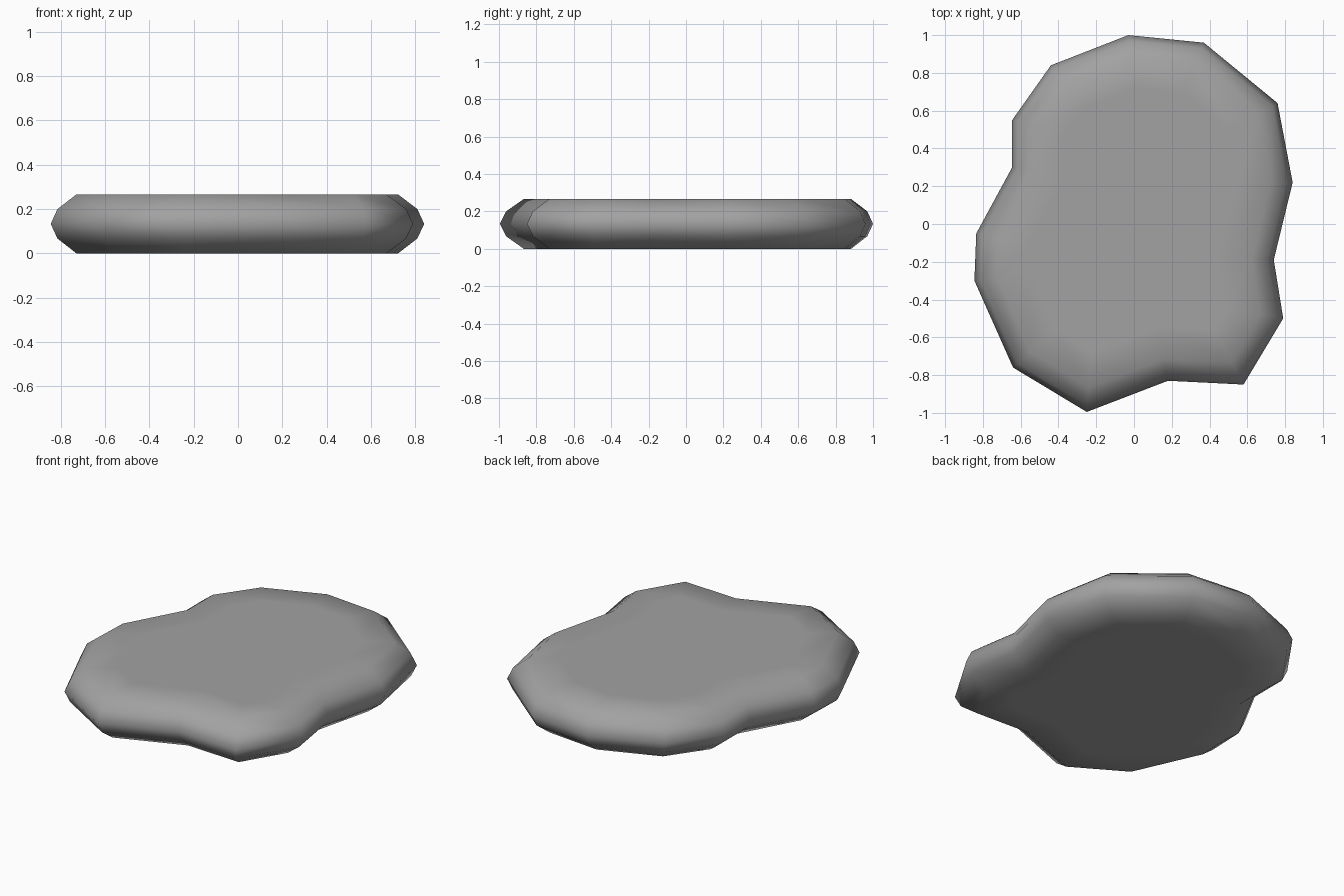
import bpy
import bmesh
from mathutils import Vector

cube = bpy.data.objects.get("Cube")
if cube:
    bpy.data.objects.remove(cube, do_unlink=True)

# Stone colour
stone = bpy.data.materials.new("stone grey")
stone.use_nodes = True
colour = (0.36, 0.36, 0.36, 1)
stone.diffuse_color = colour
stone.node_tree.nodes["Principled BSDF"].inputs["Base Color"].default_value = colour

# Widest outline of the stone, clockwise from the back
outline = [Vector(p) for p in (
    (-0.03, 1.0), (0.37, 0.96), (0.76, 0.64), (0.84, 0.22), (0.74, -0.19),
    (0.79, -0.5), (0.58, -0.85), (0.18, -0.83), (-0.25, -0.995), (-0.64, -0.76),
    (-0.845, -0.3), (-0.835, -0.05), (-0.645, 0.3), (-0.645, 0.55), (-0.44, 0.84))]

# Rounded edge as (inset, height), closed by flat caps
profile = [(0.28, 0), (0.115, 0), (0.03, 0.067), (0, 0.133),
           (0.03, 0.2), (0.115, 0.266), (0.28, 0.266)]


def inward(i):
    """Mitre direction at an outline corner, pointing into the stone."""
    here = outline[i]
    a = (here - outline[i - 1]).normalized()
    b = (outline[(i + 1) % len(outline)] - here).normalized()
    mid = (a + b).normalized()
    return Vector((mid.y, -mid.x)) / mid.dot(a)


bm = bmesh.new()
rings = []
for inset, z in profile:
    corners = [p + inward(i) * inset for i, p in enumerate(outline)]
    rings.append([bm.verts.new((c.x, c.y, z)) for c in corners])

# Bands between rings
count = len(outline)
for low, high in zip(rings, rings[1:]):
    for i in range(count):
        j = (i + 1) % count
        bm.faces.new((low[i], low[j], high[j], high[i]))
bm.faces.new(rings[0])
bm.faces.new(rings[-1])
bmesh.ops.recalc_face_normals(bm, faces=bm.faces)
for face in bm.faces:
    face.smooth = True

mesh = bpy.data.meshes.new("flat_stone")
bm.to_mesh(mesh)
bm.free()
mesh.materials.append(stone)
bpy.context.collection.objects.link(bpy.data.objects.new("flat_stone", mesh))
